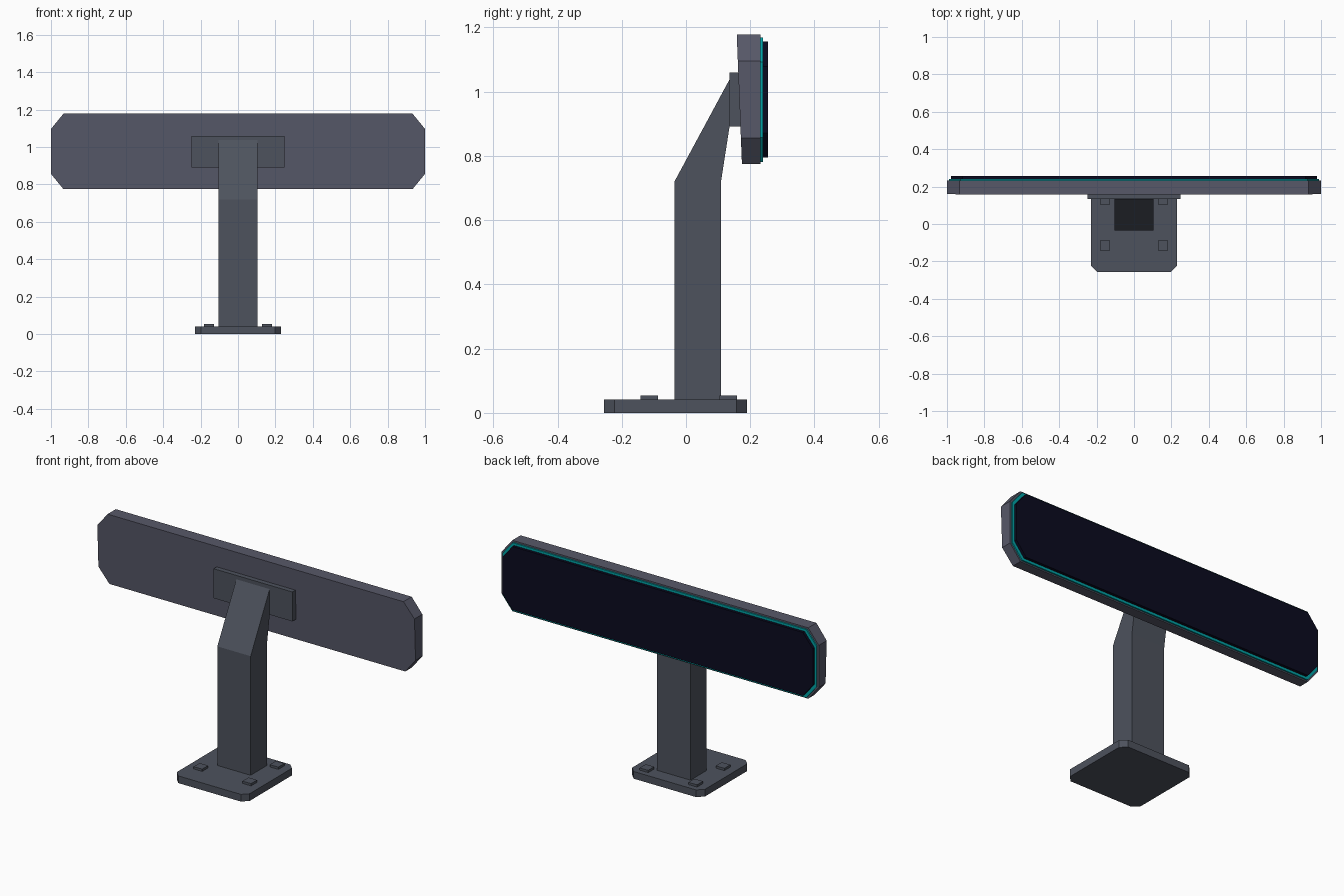
import bpy, bmesh

if "Cube" in bpy.data.objects:
    bpy.data.objects.remove(bpy.data.objects["Cube"])


def material(name, rgb):
    m = bpy.data.materials.new(name)
    m.diffuse_color = (*rgb, 1)
    m.use_nodes = True
    m.node_tree.nodes["Principled BSDF"].inputs["Base Color"].default_value = m.diffuse_color
    return m


METAL = material("dark_metal", (0.075, 0.085, 0.11))
CASE = material("case_grey", (0.095, 0.098, 0.14))
GLOW = material("cyan_trim", (0.0, 0.36, 0.38))
GLASS = material("dark_glass", (0.003, 0.003, 0.014))


def prism(name, near, far, mat):
    """Solid between two matching outlines."""
    bm = bmesh.new()
    a = [bm.verts.new(p) for p in near]
    b = [bm.verts.new(p) for p in far]
    n = len(a)
    bm.faces.new(a)
    bm.faces.new(b[::-1])
    for i in range(n):
        j = (i + 1) % n
        bm.faces.new((a[i], b[i], b[j], a[j]))
    bmesh.ops.recalc_face_normals(bm, faces=bm.faces)
    me = bpy.data.meshes.new(name)
    bm.to_mesh(me)
    bm.free()
    me.materials.append(mat)
    ob = bpy.data.objects.new(name, me)
    bpy.context.collection.objects.link(ob)
    return ob


def octagon(w, lo, hi, cx, cy):
    """Rectangle outline of half width w with cut corners."""
    return [(-w + cx, lo), (w - cx, lo), (w, lo + cy), (w, hi - cy),
            (w - cx, hi), (-w + cx, hi), (-w, hi - cy), (-w, lo + cy)]


def box(name, x, y, z, mat):
    c = [(x[0], y[0]), (x[1], y[0]), (x[1], y[1]), (x[0], y[1])]
    return prism(name, [(*p, z[0]) for p in c], [(*p, z[1]) for p in c], mat)


# Base plate with cut corners
base = octagon(0.23, -0.256, 0.19, 0.033, 0.033)
prism("base_plate", [(x, y, 0) for x, y in base],
      [(x, y, 0.041) for x, y in base], METAL)

# Four square bolt heads
for i, (x, y) in enumerate([(sx * 0.154, y) for sx in (-1, 1) for y in (-0.114, 0.132)]):
    box(f"bolt_{i + 1}", (x - 0.027, x + 0.027), (y - 0.027, y + 0.027),
        (0.041, 0.054), METAL)

# Bent post, side profile extruded across x
profile = [(-0.036, 0.041), (0.109, 0.041), (0.109, 0.72),
           (0.135, 0.888), (0.135, 1.037), (-0.036, 0.72)]
prism("post", [(-0.105, y, z) for y, z in profile],
      [(0.105, y, z) for y, z in profile], METAL)

# Mounting plate behind the panel
box("mount_plate", (-0.248, 0.248), (0.135, 0.172), (0.891, 1.059), METAL)

# Panel housing, its front face leaning slightly
panel = octagon(1.0, 0.774, 1.178, 0.067, 0.082)
prism("panel_housing",
      [(x, 0.158 + (1.178 - z) * 0.04, z) for x, z in panel],
      [(x, 0.232, z) for x, z in panel], CASE)

# Cyan trim and screen on the rear
for name, w, lo, hi, y0, y1, mat in (
        ("glow_trim", 0.99, 0.781, 1.169, 0.232, 0.240, GLOW),
        ("screen", 0.979, 0.795, 1.156, 0.240, 0.256, GLASS)):
    o = octagon(w, lo, hi, 0.063, 0.077)
    prism(name, [(x, y0, z) for x, z in o], [(x, y1, z) for x, z in o], mat)
